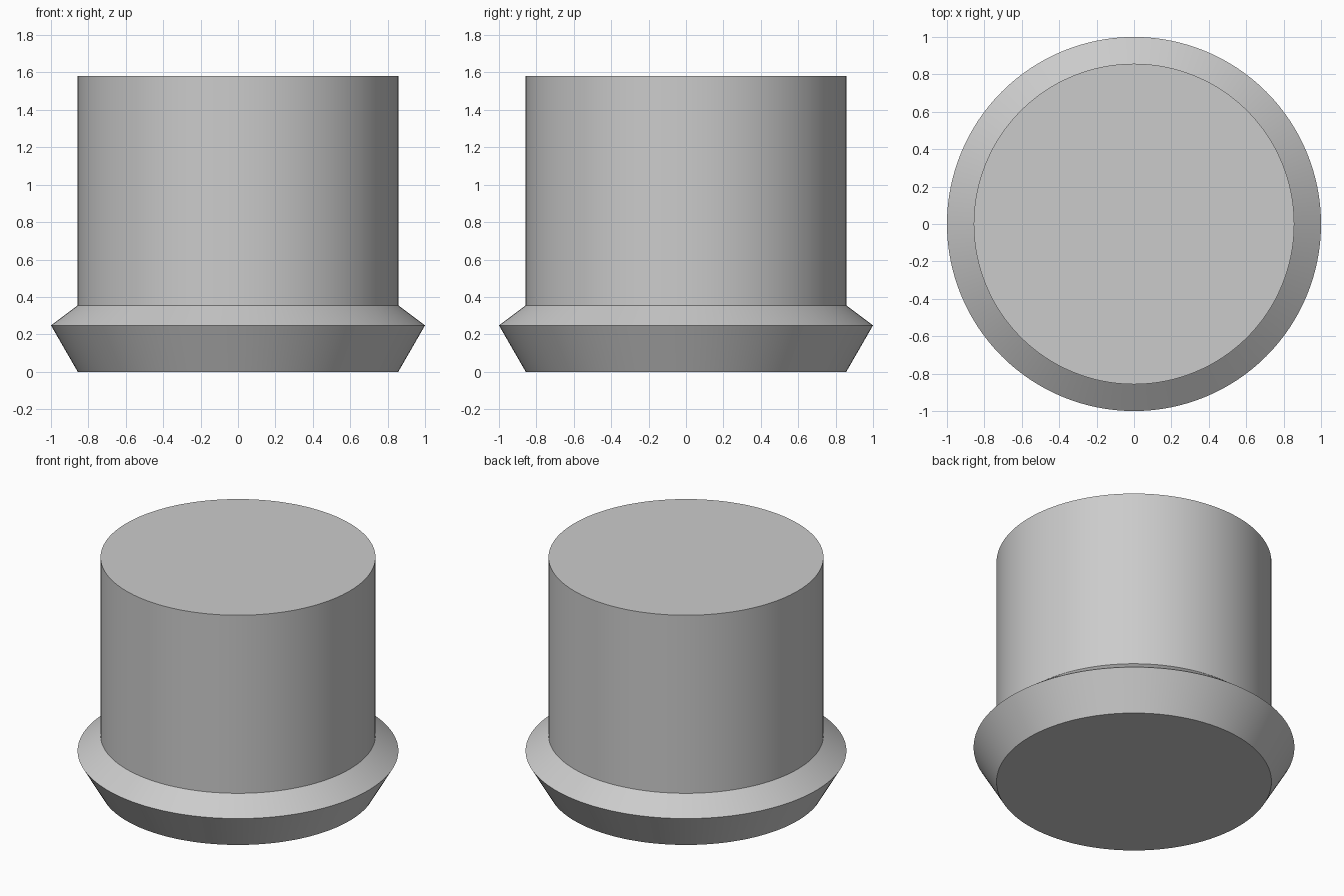
import bpy
import bmesh
import math

if "Cube" in bpy.data.objects:
    bpy.data.objects.remove(bpy.data.objects["Cube"])

SEGMENTS = 128

grey = bpy.data.materials.new("plain_grey")
grey.diffuse_color = (0.6, 0.6, 0.6, 1)
grey.use_nodes = True
grey.node_tree.nodes["Principled BSDF"].inputs["Base Color"].default_value = grey.diffuse_color

# Half profile (radius, height): base, flared rim, collar, straight body
profile = [(0.857, 0.0), (1.0, 0.248), (0.857, 0.355), (0.857, 1.58)]

# Stack of rings turned around z, closed by flat caps
bm = bmesh.new()
rings = []
for r, z in profile:
    rings.append([bm.verts.new((r * math.cos(2 * math.pi * i / SEGMENTS),
                                r * math.sin(2 * math.pi * i / SEGMENTS), z))
                  for i in range(SEGMENTS)])
for low, high in zip(rings, rings[1:]):
    for i in range(SEGMENTS):
        j = (i + 1) % SEGMENTS
        bm.faces.new((low[i], low[j], high[j], high[i]))
bm.faces.new(rings[0][::-1])
bm.faces.new(rings[-1])

mesh = bpy.data.meshes.new("flanged_plug")
bm.to_mesh(mesh)
bm.free()
mesh.materials.append(grey)
plug = bpy.data.objects.new("flanged_plug", mesh)
bpy.context.collection.objects.link(plug)

# Smooth round walls with crisp rims
bpy.context.view_layer.objects.active = plug
plug.select_set(True)
bpy.ops.object.shade_smooth_by_angle(angle=math.radians(30))
